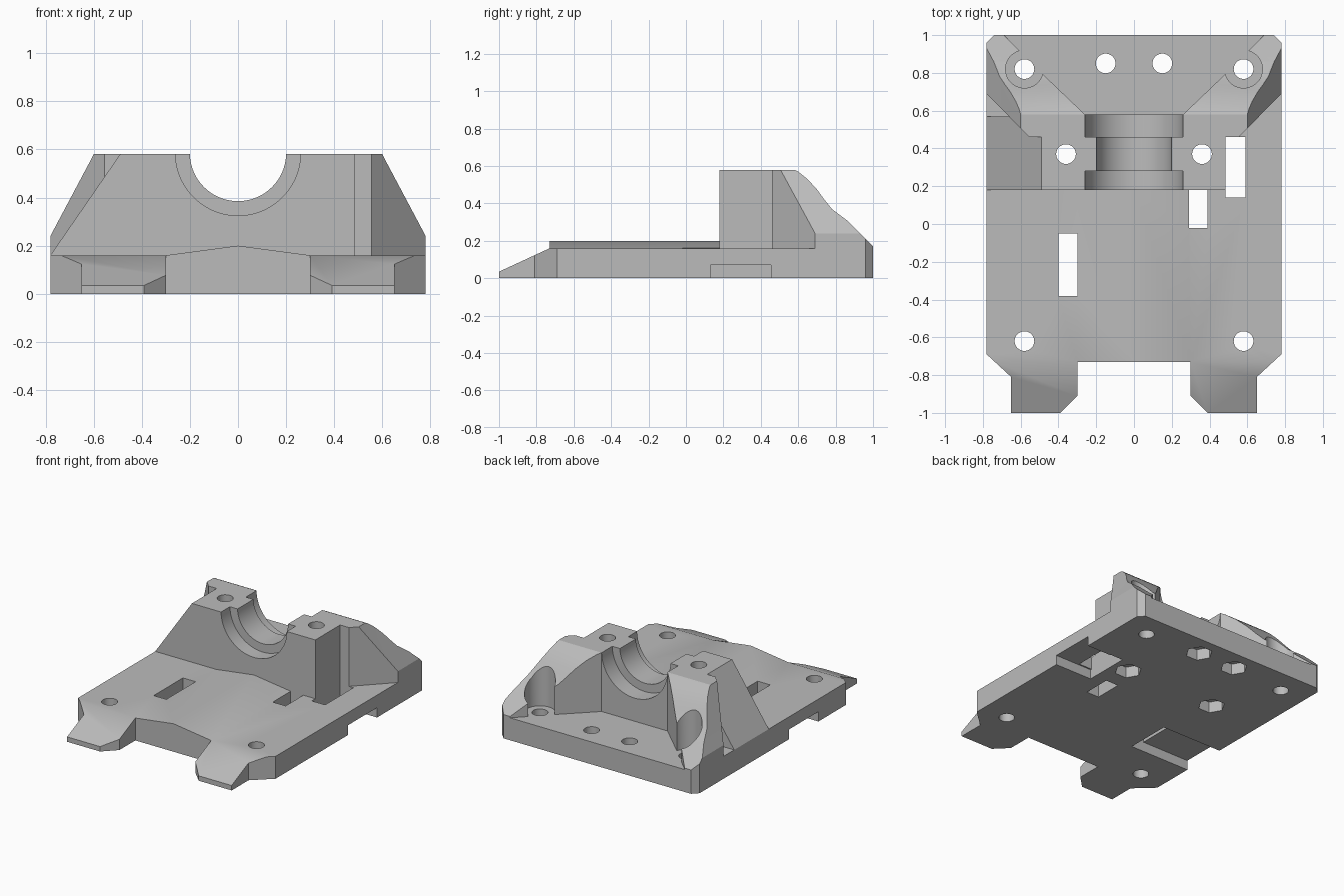
import bpy, bmesh, math
from mathutils import Vector

cube = bpy.data.objects.get("Cube")
if cube:
    bpy.data.objects.remove(cube, do_unlink=True)

gray = bpy.data.materials.new("light_gray")
gray.use_nodes = True
gray.diffuse_color = (0.5, 0.5, 0.5, 1)
gray.node_tree.nodes["Principled BSDF"].inputs["Base Color"].default_value = (0.5, 0.5, 0.5, 1)


def prism(name, points, axis, lo, hi):
    """Extrude a 2D outline along the given axis."""
    place = {"x": lambda a, b, t: (t, a, b),
             "y": lambda a, b, t: (a, t, b),
             "z": lambda a, b, t: (a, b, t)}[axis]
    bm = bmesh.new()
    face = bm.faces.new([bm.verts.new(place(a, b, lo)) for a, b in points])
    result = bmesh.ops.extrude_face_region(bm, geom=[face])
    moved = [g for g in result["geom"] if isinstance(g, bmesh.types.BMVert)]
    bmesh.ops.translate(bm, verts=moved, vec=Vector(place(0, 0, hi - lo)))
    bmesh.ops.recalc_face_normals(bm, faces=bm.faces)
    mesh = bpy.data.meshes.new(name)
    bm.to_mesh(mesh)
    bm.free()
    mesh.materials.append(gray)
    obj = bpy.data.objects.new(name, mesh)
    bpy.context.collection.objects.link(obj)
    return obj


def box(x0, x1, y0, y1, z0, z1):
    return prism("cutter", [(x0, y0), (x1, y0), (x1, y1), (x0, y1)], "z", z0, z1)


def cylinder(a, b, radius, axis, lo, hi, sides=48):
    ring = [(a + radius * math.cos(math.tau * i / sides),
             b + radius * math.sin(math.tau * i / sides)) for i in range(sides)]
    return prism("cutter", ring, axis, lo, hi)


def combine(target, tool, operation="DIFFERENCE"):
    """Apply one boolean and remove its tool."""
    tool.hide_render = True
    mod = target.modifiers.new("shape", "BOOLEAN")
    mod.operation = operation
    mod.solver = "EXACT"
    mod.object = tool
    bpy.context.view_layer.objects.active = target
    bpy.ops.object.modifier_apply(modifier=mod.name)
    bpy.data.objects.remove(tool, do_unlink=True)


def mirrored(half):
    return half + [(-x, y) for x, y in reversed(half)]


# Base plate with sloped front tabs
plate_half = [(0.3, -0.73), (0.3, -0.91), (0.39, -1), (0.65, -1), (0.65, -0.81),
              (0.78, -0.69), (0.78, 0.96), (0.74, 1)]
plate = prism("base_plate", mirrored(plate_half), "z", 0, 0.16)
combine(plate, prism("tab_slope", [(-1.1, -0.011), (-1, 0.035), (-0.73, 0.16), (-0.73, 0.3),
                                   (-1.1, 0.3)], "x", -1, 1))
# Low crown along the middle of the plate
combine(plate, prism("crown", [(-0.3, 0.1), (0.3, 0.1), (0.3, 0.16), (0, 0.2), (-0.3, 0.16)],
                     "y", -0.73, 0.18), "UNION")

# Bearing block with two swept wings
block_half = [(0.26, 0.58), (0.49, 0.8), (0.58, 0.89), (0.69, 1), (0.74, 1), (0.78, 0.96),
              (0.78, 0.69), (0.555, 0.46), (0.485, 0.46), (0.485, 0.18)]
block = prism("bearing_block", mirrored(block_half), "z", 0.16, 0.58)
# Side gusset, only on the right
combine(block, prism("gusset", [(-0.78, 0.16), (-0.4, 0.16), (-0.4, 0.58), (-0.49, 0.58)],
                     "y", 0.18, 0.69 - 0.12), "UNION")
# Falling rear profile and sloping flanks
combine(block, prism("rear_profile", [(0.1, 0.1), (0.1, 0.7), (0.57, 0.7), (0.57, 0.585),
                                      (0.6, 0.57), (0.65, 0.53), (0.7, 0.475), (0.74, 0.42),
                                      (0.78, 0.37), (0.86, 0.31), (0.93, 0.24), (1, 0.17),
                                      (1.1, 0.1)], "x", -1, 1), "INTERSECT")
combine(block, prism("flank_profile", [(-0.78, 0.1), (0.78, 0.1), (0.78, 0.24), (0.61, 0.56),
                                       (0.59, 0.6), (-0.59, 0.6), (-0.61, 0.56), (-0.78, 0.24)],
                     "y", 0, 1.2), "INTERSECT")

# Stepped half bore
for radius, y0, y1 in [(0.2, 0.1, 0.7), (0.26, 0.1, 0.28), (0.26, 0.46, 0.7)]:
    combine(block, cylinder(0, 0.585, radius, "y", y0, y1, 96))

for side in (-1, 1):
    # Screw head clearance in each wing
    combine(block, cylinder(side * 0.58, 0.82, 0.1, "z", 0.1, 0.8))
    # Clamp screw hole through the block
    combine(block, cylinder(side * 0.36, 0.37, 0.052, "z", 0.1, 0.8))
    # Plate holes
    for x, y in [(0.58, 0.82), (0.58, -0.62), (0.36, 0.37), (0.15, 0.85)]:
        combine(plate, cylinder(side * x, y, 0.052, "z", -0.1, 0.4))
    # Hexagonal nut pockets underneath
    for x, y in [(0.36, 0.37), (0.15, 0.85)]:
        combine(plate, cylinder(side * x, y, 0.09, "z", -0.1, 0.08, 6))

# Slots through the plate
for x0, x1, y0, y1 in [(-0.4, -0.3, -0.38, -0.05), (0.485, 0.59, 0.14, 0.46),
                       (0.29, 0.39, -0.02, 0.18)]:
    combine(plate, box(x0, x1, y0, y1, -0.1, 0.4))
# Edge channels underneath leading to the slots
combine(plate, box(-1, -0.3, -0.38, -0.05, -0.1, 0.07))
combine(plate, box(0.485, 1, 0.13, 0.455, -0.1, 0.07))

for obj in (plate, block):
    bpy.ops.object.select_all(action="DESELECT")
    obj.select_set(True)
    bpy.context.view_layer.objects.active = obj
    bpy.ops.object.shade_smooth_by_angle(angle=math.radians(25))
